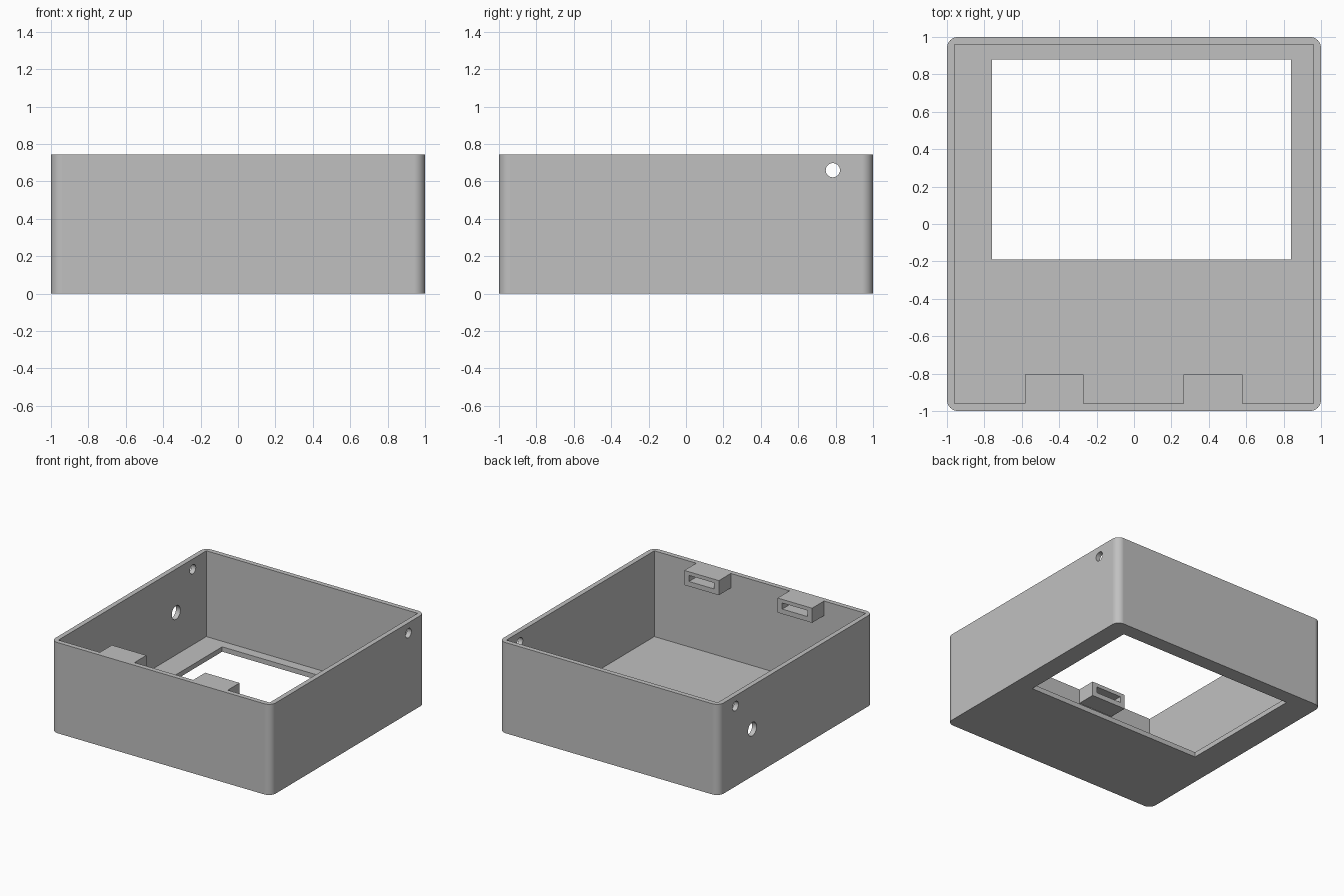
import bpy, bmesh, math

old = bpy.data.objects.get("Cube")
if old:
    bpy.data.objects.remove(old, do_unlink=True)

HEIGHT, WALL = 0.745, 0.04

grey = bpy.data.materials.new("plain grey")
grey.use_nodes = True
colour = (0.53, 0.53, 0.53, 1)
grey.diffuse_color = colour
grey.node_tree.nodes["Principled BSDF"].inputs["Base Color"].default_value = colour


def box(name, low, high, corner=0):
    """Box between two corners, optionally with rounded upright edges."""
    bm = bmesh.new()
    bmesh.ops.create_cube(bm, size=1)
    for v in bm.verts:
        v.co = [h if c > 0 else l for c, l, h in zip(v.co, low, high)]
    if corner:
        upright = [e for e in bm.edges
                   if abs(e.verts[0].co.z - e.verts[1].co.z) > 0.01]
        bmesh.ops.bevel(bm, geom=upright, offset=corner, segments=10,
                        profile=0.5, affect='EDGES')
    mesh = bpy.data.meshes.new(name)
    bm.to_mesh(mesh)
    bm.free()
    mesh.materials.append(grey)
    ob = bpy.data.objects.new(name, mesh)
    bpy.context.collection.objects.link(ob)
    return ob


def side_drill(name, x, y, z, radius):
    """Cylinder lying along x, used to drill a side wall."""
    bpy.ops.mesh.primitive_cylinder_add(vertices=32, radius=radius, depth=0.2,
                                        location=(x, y, z),
                                        rotation=(0, math.pi / 2, 0))
    ob = bpy.context.object
    ob.name = name
    ob.data.materials.append(grey)
    return ob


def activate(ob):
    bpy.ops.object.select_all(action='DESELECT')
    ob.select_set(True)
    bpy.context.view_layer.objects.active = ob


def cut(target, cutter):
    cutter.hide_render = True
    mod = target.modifiers.new("cut", 'BOOLEAN')
    mod.operation, mod.solver, mod.object = 'DIFFERENCE', 'EXACT', cutter
    activate(target)
    bpy.ops.object.modifier_apply(modifier=mod.name)
    bpy.data.objects.remove(cutter, do_unlink=True)


# Open-topped case with rounded outer corners and square inner ones
case = box("case", (-1, -1, 0), (1, 1, HEIGHT), corner=0.06)
inner = 1 - WALL
cut(case, box("cavity", (-inner, -inner, WALL), (inner, inner, 1)))

# Rectangular window in the floor
cut(case, box("floor_window", (-0.76, -0.19, -0.1), (0.84, 0.88, 0.1)))

# Small hole in each side wall, larger one in the right wall only
for side in (-1, 1):
    cut(case, side_drill("small_hole", side, 0.785, 0.66, 0.038))
cut(case, side_drill("large_hole", -1, 0.567, 0.388, 0.056))

activate(case)
bpy.ops.object.shade_smooth_by_angle(angle=math.radians(30))
case.modifiers.new("even_shading", 'WEIGHTED_NORMAL').keep_sharp = True

# Slotted blocks inside the front wall, flush with the rim
for name, x in (("right_block", -0.426), ("left_block", 0.422)):
    block = box(name, (x - 0.157, -inner, HEIGHT - 0.12),
                (x + 0.157, -0.805, HEIGHT))
    cut(block, box("slot", (x - 0.115, -inner + 0.005, HEIGHT - 0.08),
                   (x + 0.115, -0.7, HEIGHT - 0.03)))
